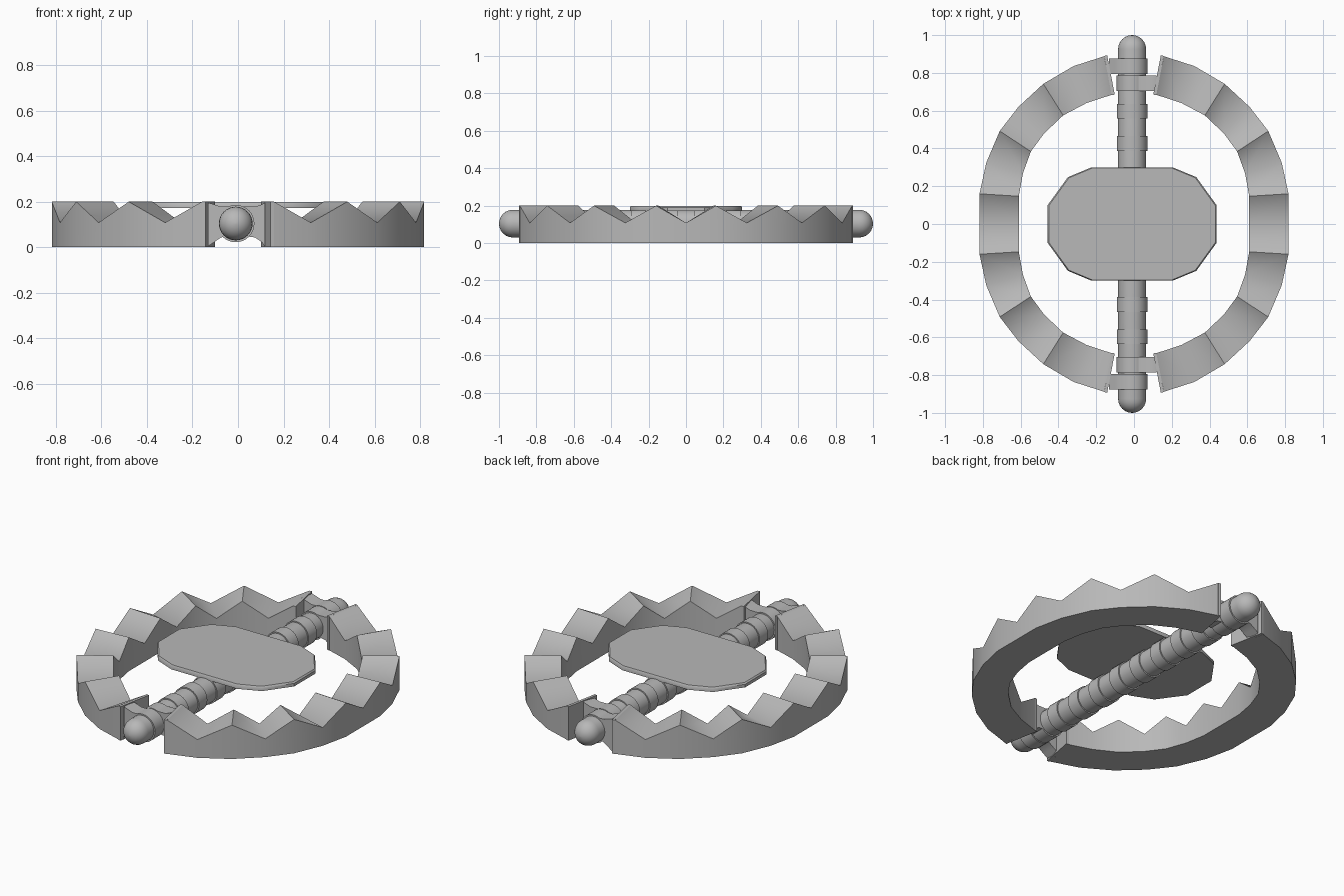
import bpy, bmesh, math
from mathutils import Matrix, Vector

if "Cube" in bpy.data.objects:
    bpy.data.objects.remove(bpy.data.objects["Cube"])

steel = bpy.data.materials.new("grey steel")
steel.diffuse_color = (0.48, 0.48, 0.48, 1)
steel.use_nodes = True
steel.node_tree.nodes["Principled BSDF"].inputs["Base Color"].default_value = steel.diffuse_color

ROD_X, ROD_Z = -0.01, 0.104


def finish(bm, name):
    """Smooth shade everything, keeping only strong convex edges sharp."""
    bmesh.ops.recalc_face_normals(bm, faces=bm.faces)
    for f in bm.faces:
        f.smooth = True
    for e in bm.edges:
        if len(e.link_faces) == 2:
            e.smooth = e.calc_face_angle_signed(0) < math.radians(35)
    me = bpy.data.meshes.new(name)
    bm.to_mesh(me)
    bm.free()
    me.materials.append(steel)
    ob = bpy.data.objects.new(name, me)
    bpy.context.collection.objects.link(ob)
    return ob


def loft(name, sections):
    """Skin a row of equal-sized cross-sections and cap the two ends."""
    bm = bmesh.new()
    rows = [[bm.verts.new(p) for p in s] for s in sections]
    n = len(rows[0])
    for a, b in zip(rows, rows[1:]):
        for i in range(n):
            j = (i + 1) % n
            bm.faces.new((a[i], a[j], b[j], b[i]))
    bm.faces.new(rows[0])
    bm.faces.new(rows[-1])
    return finish(bm, name)


def lathe_y(name, profile, sides=32):
    """Revolve (y, radius) points around the rod axis."""
    return loft(name, [[(ROD_X + r * math.cos(2 * math.pi * i / sides), y,
                         ROD_Z + r * math.sin(2 * math.pi * i / sides))
                        for i in range(sides)] for y, r in profile])


# Jaw plan: outer and inner points from the hinge end to the middle
outer = [(0.158, 0.888), (0.32, 0.836), (0.48, 0.742), (0.612, 0.62),
         (0.711, 0.492), (0.782, 0.325), (0.818, 0.16)]
inner = [(0.118, 0.684), (0.25, 0.641), (0.375, 0.575), (0.476, 0.479),
         (0.546, 0.384), (0.588, 0.268), (0.61, 0.147)]


def full(pts):
    return pts + [(pts[-1][0], 0.0)] + [(x, -y) for x, y in reversed(pts)]


for side, s in (("right", 1), ("left", -1)):
    # Toothed jaw: peaks and valleys alternate along the arc
    sections = []
    for i, ((ox, oy), (ix, iy)) in enumerate(zip(full(outer), full(inner))):
        top = 0.2 if i % 2 == 0 else 0.108
        sections.append([(s * ox, oy, 0), (s * ox, oy, top),
                         (s * ix, iy, top), (s * ix, iy, 0)])
    loft(side + "_jaw", sections)

    for end, e in (("back", 1), ("front", -1)):
        # Thin plate closing the jaw end
        a, b = Vector((0.158, 0.89)), Vector((0.118, 0.682))
        shift = Vector((-0.016, 0.003))
        plan = [a, b, b + shift, a + shift]
        loft(f"{side}_{end}_end_plate",
             [[(s * p.x, e * p.y, z) for p in plan] for z in (0.0, 0.2)])

        # Hinge collar around the rod, left pair outside the right pair
        y0, y1 = (0.704, 0.787) if s > 0 else (0.793, 0.877)
        lathe_y(f"{side}_{end}_collar",
                [(e * y0, 0.074), (e * y0, 0.082), (e * y1, 0.082), (e * y1, 0.074)])

        # Flared arm from the collar to the end plate
        def arm_section(x, za, zb):
            return [(x, e * y0, za), (x, e * y1, za), (x, e * y1, zb), (x, e * y0, zb)]
        loft(f"{side}_{end}_arm",
             [arm_section(ROD_X + s * 0.03, 0.05, 0.178),
              arm_section(s * 0.075, 0.043, 0.178),
              arm_section(s * 0.105, 0.022, 0.188),
              arm_section(s * (0.118 if s > 0 else 0.132), 0.004, 0.196)])

# Rod with rounded ends
R = 0.074
dome = [(1 - R + R * math.sin(a), R * math.cos(a))
        for a in [math.radians(d) for d in (0, 15, 30, 45, 60, 75, 88.5)]]
lathe_y("rod", [(-y, r) for y, r in reversed(dome)] + dome)

# Evenly spaced rings along the rod
for i in range(8):
    c = -0.597 + i * 1.194 / 7
    lathe_y(f"rod_ring_{i + 1}", [(c - 0.039, R - 0.002), (c - 0.039, 0.081),
                                  (c + 0.039, 0.081), (c + 0.039, R - 0.002)])

# Trigger plate: twelve-sided slab with a slightly narrower top
quarter = [(0.447, 0.1), (0.34, 0.248), (0.215, 0.3)]
half = quarter + [(-x, y) for x, y in reversed(quarter)]
plan = half + [(-x, -y) for x, y in half]
loft("trigger_plate",
     [[(ROD_X + x * k, y * k, z) for x, y in plan]
      for k, z in ((1.0, 0.172), (1.0, 0.19), (0.985, 0.198))])
